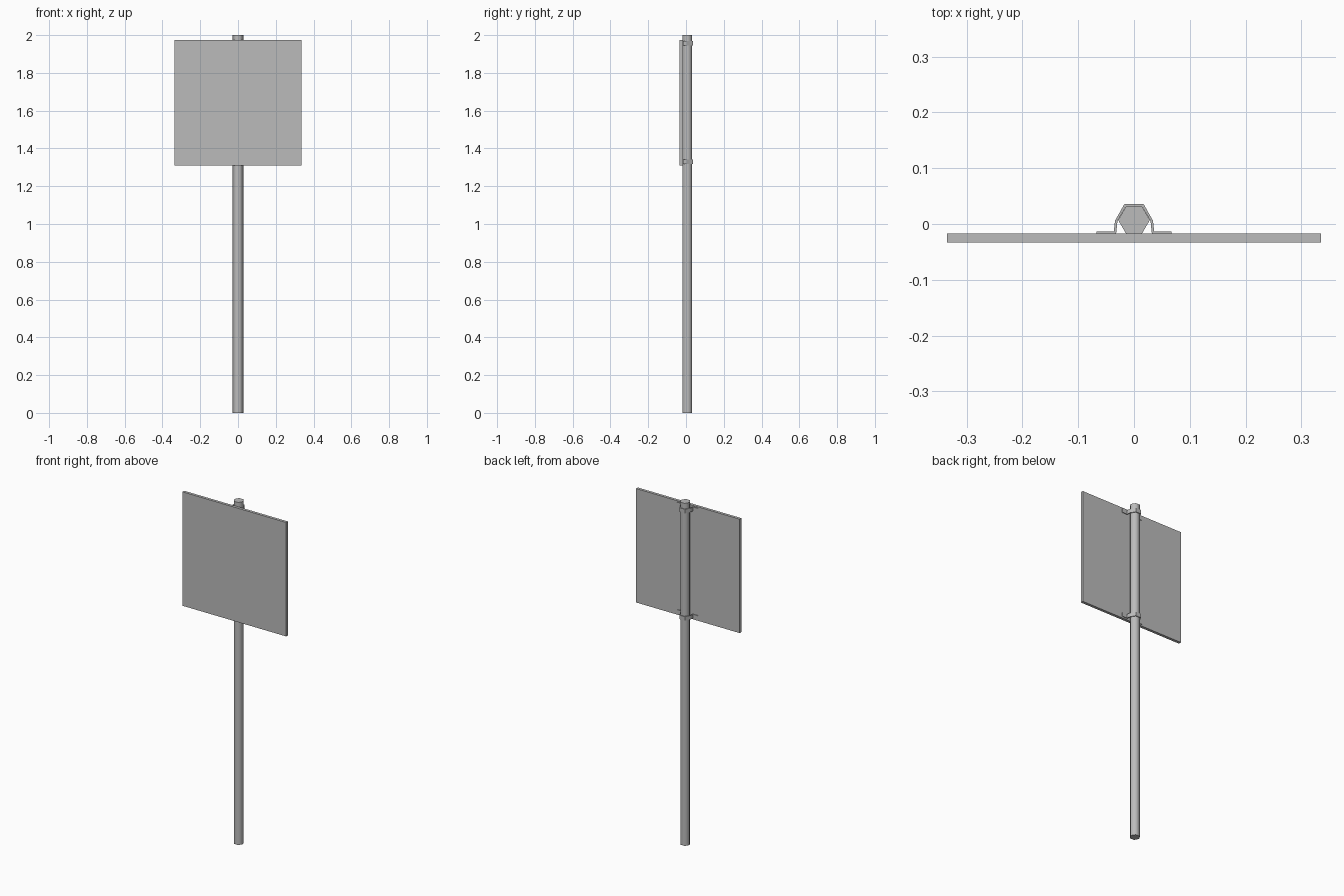
import bpy
import bmesh
import math

cube = bpy.data.objects.get("Cube")
if cube:
    bpy.data.objects.remove(cube, do_unlink=True)

grey = bpy.data.materials.new("galvanised_grey")
grey.use_nodes = True
colour = (0.5, 0.5, 0.5, 1)
grey.diffuse_color = colour
grey.node_tree.nodes["Principled BSDF"].inputs["Base Color"].default_value = colour


def extrude_profile(name, points, bottom, top):
    """Extrude a closed outline in the ground plane from bottom to top."""
    mesh = bpy.data.meshes.new(name)
    bm = bmesh.new()
    face = bm.faces.new([bm.verts.new((x, y, bottom)) for x, y in points])
    result = bmesh.ops.extrude_face_region(bm, geom=[face])
    raised = [v for v in result["geom"] if isinstance(v, bmesh.types.BMVert)]
    bmesh.ops.translate(bm, verts=raised, vec=(0, 0, top - bottom))
    bmesh.ops.recalc_face_normals(bm, faces=bm.faces)
    bm.to_mesh(mesh)
    bm.free()
    mesh.materials.append(grey)
    obj = bpy.data.objects.new(name, mesh)
    bpy.context.collection.objects.link(obj)
    return obj


# Six-sided pole, with a flat side against the panel
radius, pole_y = 0.0283, 0.007
hexagon = [(radius * math.cos(i * math.pi / 3),
            pole_y + radius * math.sin(i * math.pi / 3)) for i in range(6)]
pole = extrude_profile("pole", hexagon, 0, 2)

# Smooth sides with sharp ends
bpy.ops.object.select_all(action="DESELECT")
pole.select_set(True)
bpy.context.view_layer.objects.active = pole
bpy.ops.object.shade_smooth_by_angle(angle=math.radians(65))

# Blank square panel
w, front, back = 0.335, -0.0335, -0.0172
extrude_profile("sign_panel", [(-w, front), (w, front), (w, back), (-w, back)], 1.31, 1.975)

# Strap brackets wrapped around the back of the pole, with flat feet
outer = [(0.067, back), (0.067, -0.0135), (0.0362, -0.0135), (0.034, 0.006), (0.0172, 0.0358)]
inner = [(0.0143, 0.0316), (0.0295, 0.006), (0.032, back)]


def mirrored(points):
    return [(-x, y) for x, y in reversed(points)]


strap = outer + mirrored(outer) + mirrored(inner) + inner
for name, z in (("lower_bracket", 1.318), ("upper_bracket", 1.945)):
    extrude_profile(name, strap, z, z + 0.023)
